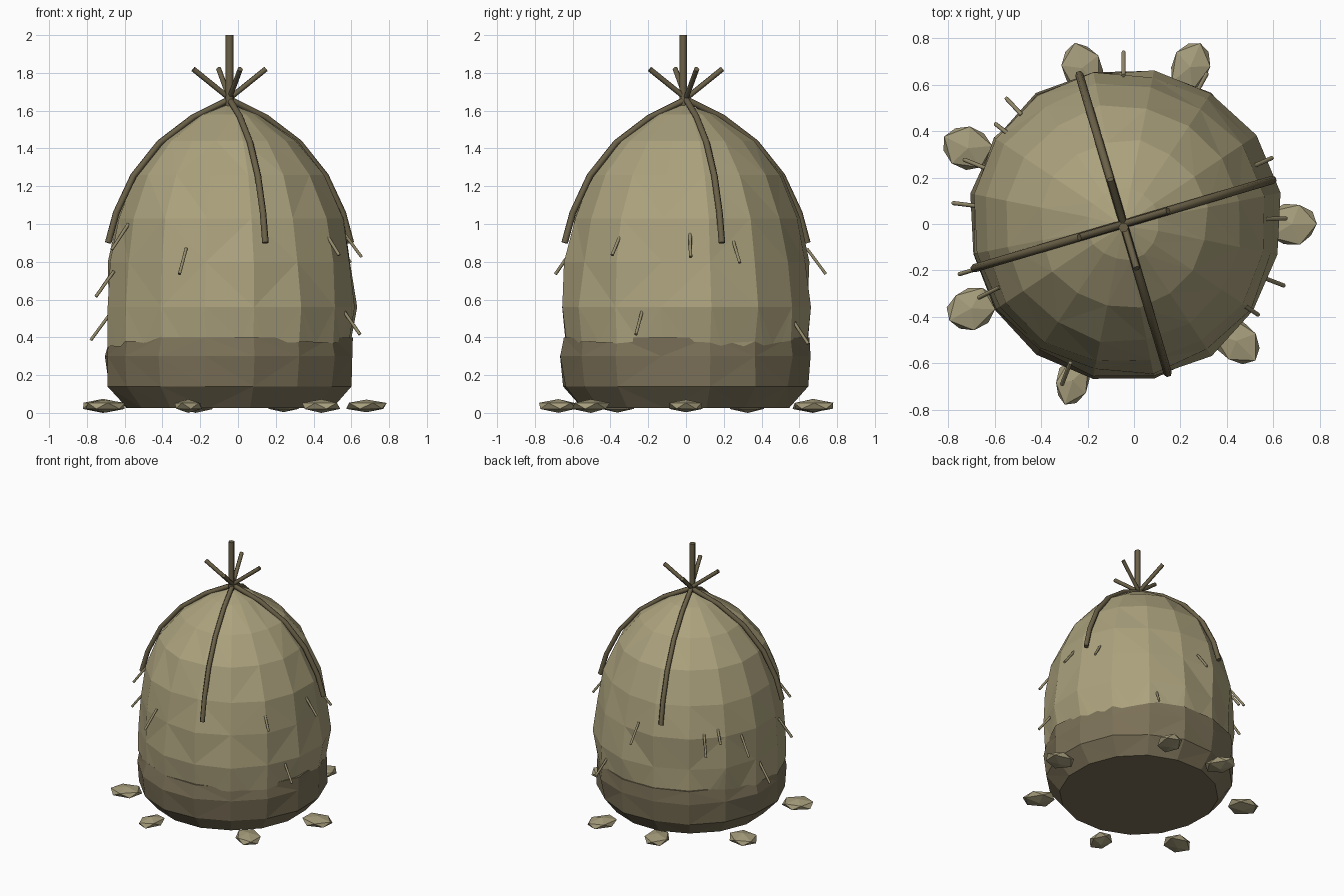
import bpy, bmesh, math, random
from mathutils import Vector, Matrix

cube = bpy.data.objects.get("Cube")
if cube:
    bpy.data.objects.remove(cube, do_unlink=True)

random.seed(11)
CX = -0.045         # the mound sits a little off centre
SIDES = 16


def material(name, rgb):
    m = bpy.data.materials.new(name)
    m.use_nodes = True
    m.diffuse_color = (*rgb, 1)
    m.node_tree.nodes["Principled BSDF"].inputs["Base Color"].default_value = (*rgb, 1)
    return m


straw = material("pale straw", (0.41, 0.36, 0.205))
dark_straw = material("dark straw", (0.2, 0.166, 0.098))
wood = material("brown wood", (0.145, 0.118, 0.064))
stone = material("tan stone", (0.38, 0.335, 0.2))
twig = material("dry twig", (0.30, 0.26, 0.15))


def polar(angle, r, z):
    a = math.radians(angle)
    return Vector((CX + r * math.cos(a), r * math.sin(a), z))


def finish(bm, name, mat):
    bmesh.ops.triangulate(bm, faces=bm.faces[:])
    bmesh.ops.recalc_face_normals(bm, faces=bm.faces[:])
    mesh = bpy.data.meshes.new(name)
    bm.to_mesh(mesh)
    bm.free()
    mesh.materials.append(mat)
    obj = bpy.data.objects.new(name, mesh)
    bpy.context.collection.objects.link(obj)


def lathe(bm, profile):
    """Uneven faceted shell from (radius, height, jitter) rings."""
    rings = []
    for r, z, jitter in profile:
        rings.append([bm.verts.new(polar((i + 0.5) * 360 / SIDES,
                                         r + random.uniform(-jitter, jitter), z))
                      for i in range(SIDES)])
    for low, high in zip(rings, rings[1:]):
        for i in range(SIDES):
            j = (i + 1) % SIDES
            bm.faces.new((low[i], low[j], high[j], high[i]))
    return rings


def tubes(name, paths, radius, mat):
    """Round rods, one along each path."""
    curve = bpy.data.curves.new(name, "CURVE")
    curve.dimensions = "3D"
    curve.bevel_depth = radius
    curve.bevel_resolution = 1
    curve.use_fill_caps = True
    for path in paths:
        spline = curve.splines.new("POLY")
        spline.points.add(len(path) - 1)
        for point, co in zip(spline.points, path):
            point.co = (*co, 1)
    curve.materials.append(mat)
    obj = bpy.data.objects.new(name, curve)
    bpy.context.collection.objects.link(obj)
    bpy.ops.object.select_all(action="DESELECT")
    obj.select_set(True)
    bpy.context.view_layer.objects.active = obj
    bpy.ops.object.convert(target="MESH")


# Thatched dome with a ragged hem
bm = bmesh.new()
rings = lathe(bm, [(0.655, 0.365, 0.014), (0.67, 0.56, 0.02), (0.65, 0.80, 0.016),
                   (0.607, 1.03, 0.012), (0.515, 1.26, 0.01), (0.362, 1.44, 0.008),
                   (0.155, 1.58, 0.005)])
tip = bm.verts.new((CX, -0.01, 1.635))
for i in range(SIDES):
    bm.faces.new((rings[-1][i], rings[-1][(i + 1) % SIDES], tip))
hem = [e for e in bm.edges if all(v.co.z < 0.4 for v in e.verts)]
bmesh.ops.subdivide_edges(bm, edges=hem, cuts=3)
for v in bm.verts:
    if v.co.z < 0.4:
        v.co.z += random.uniform(-0.015, 0.015)
finish(bm, "thatch_dome", straw)

# Darker base band with a flat floor and an inner lip
bm = bmesh.new()
rings = lathe(bm, [(0.555, 0.025, 0.006), (0.655, 0.14, 0.01), (0.668, 0.30, 0.014),
                   (0.655, 0.40, 0.016), (0.59, 0.40, 0.006)])
bm.faces.new(rings[0])
finish(bm, "base_band", dark_straw)

# Four bent poles tied at the top, with their ends flaring past the knot
angles = [16.5 + 90 * k for k in range(4)]
bend = [(0.0, 1.66), (0.2, 1.565), (0.385, 1.43), (0.53, 1.255), (0.625, 1.06), (0.67, 0.90)]
tubes("bent_poles", [[polar(a, r, z) for r, z in bend] for a in angles], 0.018, wood)
tubes("pole_ends", [[polar(a, 0, 1.665), polar(a, 0.2, 1.82)] for a in angles], 0.015, wood)
tubes("centre_pole", [[(CX, -0.015, 1.60), (CX, -0.015, 2.0)]], 0.022, wood)

# Loose twigs sticking out of the thatch: angle and upper height
twigs = [(90, 0.87), (24, 0.93), (2, 0.96), (-21, 0.55), (-34, 0.97), (-111, 0.87), (197, 0.75),
         (207, 1.0), (173, 0.52), (158, 0.78), (133, 0.83), (142, 0.90), (61, 0.50)]
paths = []
for a, z in twigs:
    r = 0.64 if z < 0.9 else 0.60
    paths.append([polar(a, r, z), polar(a, r + 0.1, z - 0.135)])
tubes("loose_twigs", paths, 0.009, twig)

# Flat stones around the foot: angle, distance, half length, half width
stones = [(0, 0.725, 0.12, 0.1), (67, 0.735, 0.125, 0.09), (105, 0.695, 0.12, 0.095),
          (154, 0.745, 0.12, 0.1), (209, 0.75, 0.12, 0.1),
          (252, 0.71, 0.115, 0.08), (314, 0.70, 0.125, 0.095)]
for n, (a, d, length, width) in enumerate(stones, 1):
    bm = bmesh.new()
    bmesh.ops.create_icosphere(bm, subdivisions=1, radius=1)
    for v in bm.verts:
        v.co *= random.uniform(0.94, 1.07)
    place = Matrix.Translation(polar(a, d, 0.037)) @ Matrix.Rotation(math.radians(a), 4, "Z")
    bm.transform(place @ Matrix.Diagonal((length, width, 0.035, 1)))
    finish(bm, f"foot_stone_{n}", stone)
